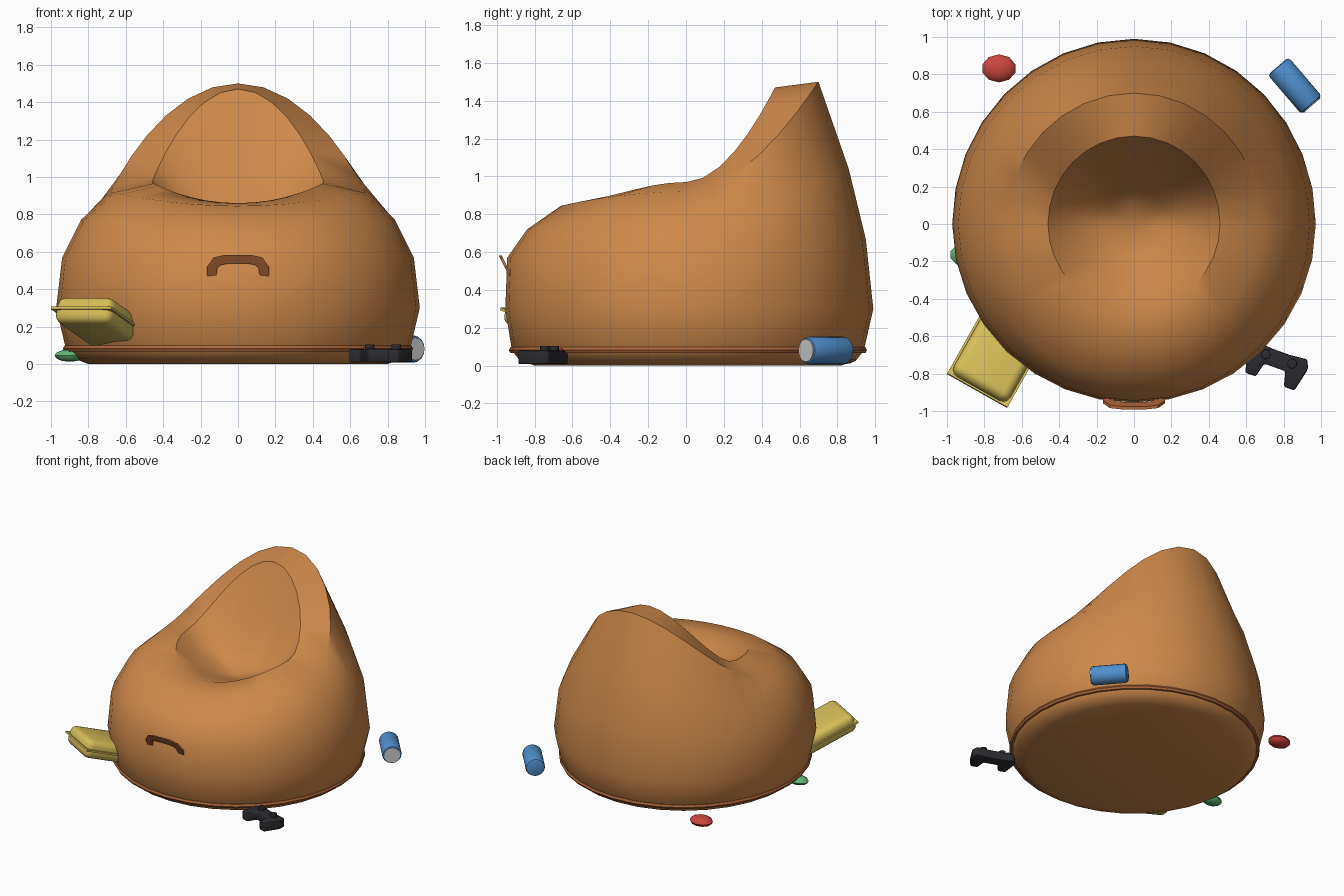
import bpy, bmesh, math
from mathutils import Vector, Matrix

if "Cube" in bpy.data.objects:
    bpy.data.objects.remove(bpy.data.objects["Cube"])

SEG = 32


def material(name, rgb):
    m = bpy.data.materials.new(name)
    m.diffuse_color = (*rgb, 1)
    m.use_nodes = True
    m.node_tree.nodes["Principled BSDF"].inputs["Base Color"].default_value = m.diffuse_color
    return m


ORANGE = material("orange_fabric", (0.62, 0.25, 0.07))
TRIM = material("trim_fabric", (0.42, 0.13, 0.04))
YELLOW = material("yellow_fabric", (0.68, 0.52, 0.10))
BLUE = material("blue_paint", (0.08, 0.28, 0.62))
METAL = material("can_metal", (0.6, 0.6, 0.6))
BLACK = material("black_plastic", (0.025, 0.025, 0.03))
RED = material("red_candy", (0.6, 0.06, 0.05))
GREEN = material("green_candy", (0.12, 0.45, 0.18))


def finish(name, bm, mat, matrix=None, bevel=0, angle=40, segments=2):
    bmesh.ops.recalc_face_normals(bm, faces=bm.faces)
    me = bpy.data.meshes.new(name)
    bm.to_mesh(me)
    bm.free()
    me.materials.append(mat)
    ob = bpy.data.objects.new(name, me)
    bpy.context.collection.objects.link(ob)
    if matrix:
        ob.matrix_world = matrix
    bpy.ops.object.select_all(action='DESELECT')
    ob.select_set(True)
    bpy.context.view_layer.objects.active = ob
    if bevel:
        b = ob.modifiers.new("bevel", 'BEVEL')
        b.width, b.segments = bevel, segments
        bpy.ops.object.modifier_apply(modifier="bevel")
    bpy.ops.object.shade_smooth_by_angle(angle=math.radians(angle))
    return ob


def blend(front, side, back, s):
    return side + ((back if s > 0 else front) - side) * abs(s) ** 1.9


def ring(bm, radii, heights):
    out = []
    for i in range(SEG):
        a = math.tau * i / SEG
        r, z = blend(*radii, math.sin(a)), blend(*heights, math.sin(a))
        out.append(bm.verts.new((r * math.cos(a), r * math.sin(a), z)))
    return out


def bridge(bm, a, b):
    n = len(a)
    for i in range(n):
        j = (i + 1) % n
        bm.faces.new((a[i], a[j], b[j], b[i]))


def prism(points, z0, z1):
    bm = bmesh.new()
    lo = [bm.verts.new((x, y, z0)) for x, y in points]
    hi = [bm.verts.new((x, y, z1)) for x, y in points]
    bm.faces.new(lo)
    bm.faces.new(hi)
    bridge(bm, lo, hi)
    return bm


def box(size):
    bm = bmesh.new()
    bmesh.ops.create_cube(bm, size=1)
    bmesh.ops.scale(bm, vec=size, verts=bm.verts)
    return bm


def cylinder(r, depth, n=16):
    bm = bmesh.new()
    bmesh.ops.create_cone(bm, cap_ends=True, segments=n, radius1=r, radius2=r, depth=depth)
    return bm


def frame(origin, x, y):
    x, y = Vector(x).normalized(), Vector(y)
    z = x.cross(y).normalized()
    y = z.cross(x)
    return Matrix.Translation(origin) @ Matrix((x, y, z)).transposed().to_4x4()


# Beanbag: rings of (front, side, back) radii and heights, base up to ridge, then into the seat
RINGS = [
    ((.80, .80, .82), (0, 0, 0)),
    ((.88, .88, .90), (.03, .03, .03)),
    ((.92, .92, .94), (.08, .08, .08)),
    ((.955, .972, .99), (.30, .30, .30)),
    ((.945, .94, .95), (.57, .57, .67)),
    ((.84, .84, .86), (.72, .77, 1.04)),
    ((.66, .68, .70), (.845, .92, 1.50)),
    ((.46, .46, .47), (.86, .97, 1.47)),
    ((.32, .33, .32), (.82, .85, 1.14)),
    ((.17, .18, .17), (.77, .78, .88)),
]
bm = bmesh.new()
loops = [ring(bm, *r) for r in RINGS]
for a, b in zip(loops, loops[1:]):
    bridge(bm, a, b)
bm.faces.new(loops[0])
mid = bm.verts.new((0, 0, .73))
for i in range(SEG):
    bm.faces.new((loops[-1][i], loops[-1][(i + 1) % SEG], mid))
finish("beanbag_body", bm, ORANGE)

# Piping around the base
bm = bmesh.new()
tube = []
for k in range(6):
    a = math.tau * k / 6
    d, z = .016 * math.cos(a), .082 + .018 * math.sin(a)
    tube.append(ring(bm, (.92 + d, .92 + d, .94 + d), (z, z, z)))
for k in range(6):
    bridge(bm, tube[k], tube[(k + 1) % 6])
finish("base_piping", bm, TRIM)

# Carry handle: flat strap on the front, leaning outwards at the top
half = [(.165, .47), (.165, .52), (.13, .57), (.07, .583)]
inner = [(.05, .537), (.09, .53), (.11, .515), (.115, .475)]
right = half[::-1] + inner[::-1]
outer_pts = [(-x, z) for x, z in half] + half[::-1]
inner_pts = [(-x, z) for x, z in inner[::-1]] + inner
bm = bmesh.new()
sides = []
for off in (0, .016):
    for pts in (outer_pts, inner_pts):
        sides.append([bm.verts.new((x, -.93 - .5 * (z - .47) - off + .012, z)) for x, z in pts])
o0, i0, o1, i1 = sides
n = len(o0)
for k in range(n - 1):
    for p, q in ((o0, i0), (o1, i1), (o0, o1), (i0, i1)):
        bm.faces.new((p[k], p[k + 1], q[k + 1], q[k]))
for k in (0, n - 1):
    bm.faces.new((o0[k], i0[k], i1[k], o1[k]))
finish("carry_handle", bm, TRIM, angle=30)

# Pillow with seam flange, sloping down into the bag
slope = Vector((.47, .82, -.33)).normalized()
edge = Vector((-.84, -.89, .30))
pillow = frame(edge + slope * .25, (.87, -.49, 0), slope)
finish("pillow", box((.345, .48, .145)), YELLOW, pillow, bevel=.045, segments=3)
finish("pillow_seam", box((.37, .50, .014)), YELLOW, pillow)

# Drink can lying on its side
axis = Vector((.65, -.76, 0)).normalized()
centre = Vector((.86, .74, .08))
finish("drink_can", cylinder(.073, .275), BLUE,
       frame(centre, (0, 0, 1), Vector((0, 0, 1)).cross(axis) * -1), bevel=.018)
lid = Vector(centre) + axis * .137
finish("can_lid", cylinder(.060, .008), METAL, frame(lid, (0, 0, 1), axis.cross((0, 0, 1))))

# Game controller with two grips
side = [(.06, .05), (.08, .13), (.14, .13), (.17, .0), (.15, -.05), (.05, -.04)]
outline = side + [(-x, y) for x, y in side[::-1]]
pad = frame((.77, -.72, 0), (.94, -.34, 0), (.34, .94, 0))
finish("controller_body", prism([(x, -y) for x, y in outline], .008, .08), BLACK, pad, bevel=.01)
for name, x, y, r, mat in (("left_stick", -.07, .0, .026, BLACK),
                           ("right_stick", .08, .0, .026, BLACK),
                           ("controller_button", -.105, .025, .010, RED)):
    finish(name, cylinder(r, .03 if r > .02 else .015, 12), mat,
           pad @ Matrix.Translation((x, y, .09 if r > .02 else .082)), bevel=.003)

# Wrapped sweets on the floor
for name, pos, mat, scale in (("red_sweet", (-.722, .832, .045), RED, (.092, .075, .038)),
                              ("green_sweet", (-.90, -.165, .045), GREEN, (.085, .062, .033))):
    bm = bmesh.new()
    bmesh.ops.create_uvsphere(bm, u_segments=10, v_segments=6, radius=1)
    bmesh.ops.scale(bm, vec=scale, verts=bm.verts)
    finish(name, bm, mat, Matrix.Translation(pos))
